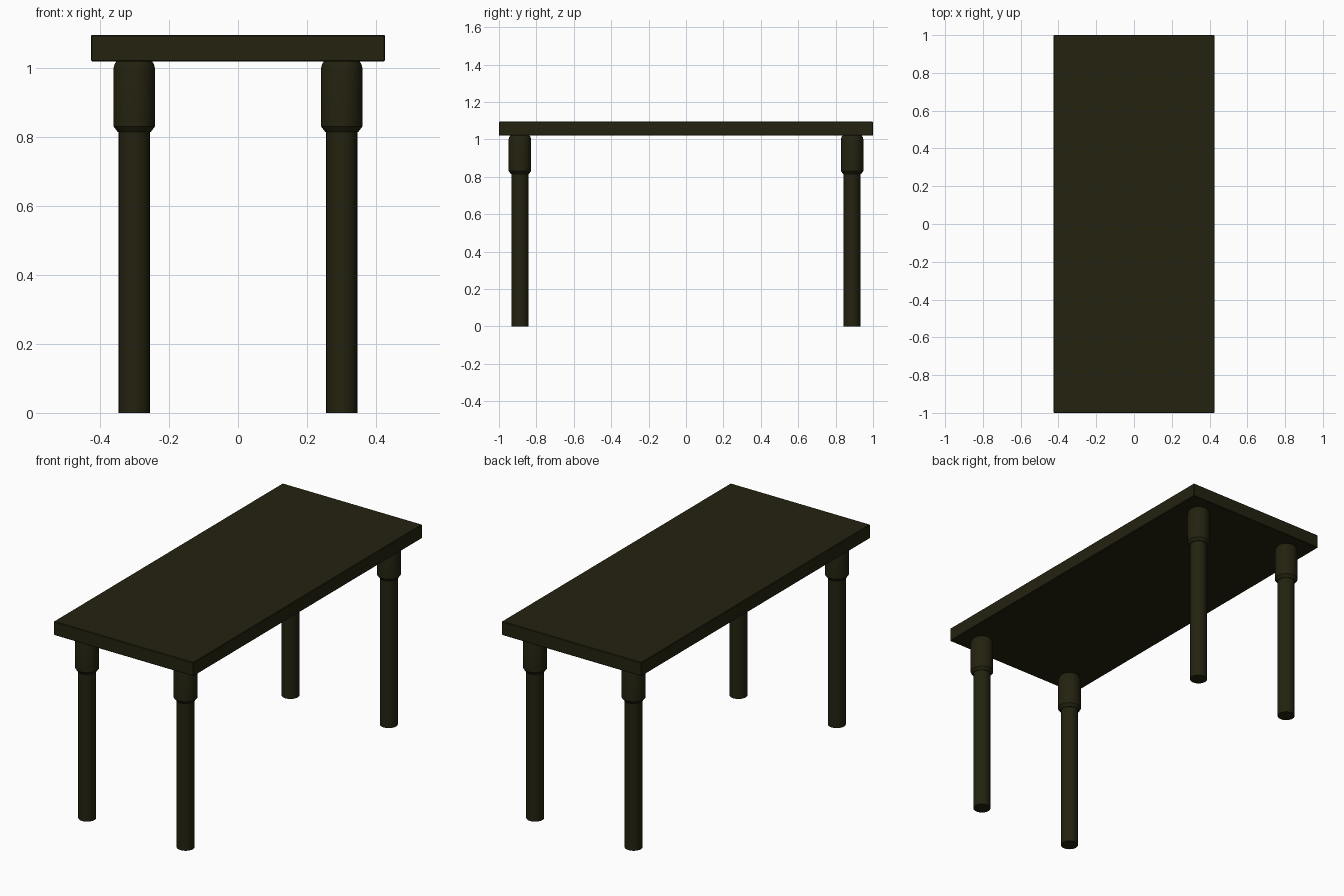
import bpy, bmesh, math

cube = bpy.data.objects.get("Cube")
if cube:
    bpy.data.objects.remove(cube, do_unlink=True)

# Single dark wood colour
wood = bpy.data.materials.new("dark_olive_wood")
wood.use_nodes = True
colour = (0.017, 0.016, 0.005, 1)
wood.diffuse_color = colour
wood.node_tree.nodes["Principled BSDF"].inputs["Base Color"].default_value = colour


def add_object(name, bm, location):
    mesh = bpy.data.meshes.new(name)
    bmesh.ops.recalc_face_normals(bm, faces=bm.faces)
    bm.to_mesh(mesh)
    bm.free()
    mesh.materials.append(wood)
    obj = bpy.data.objects.new(name, mesh)
    obj.location = location
    bpy.context.collection.objects.link(obj)
    bpy.ops.object.select_all(action="DESELECT")
    obj.select_set(True)
    bpy.context.view_layer.objects.active = obj
    bpy.ops.object.shade_smooth_by_angle(angle=math.radians(30))
    return obj


def lathe(name, profile, location, sides=32):
    """Closed turned solid from (radius, height) pairs."""
    bm = bmesh.new()
    rings = [[bm.verts.new((r * math.cos(math.tau * i / sides),
                            r * math.sin(math.tau * i / sides), z))
              for i in range(sides)] for r, z in profile]
    for low, high in zip(rings, rings[1:]):
        for i in range(sides):
            j = (i + 1) % sides
            bm.faces.new((low[i], low[j], high[j], high[i]))
    bm.faces.new(rings[0])
    bm.faces.new(rings[-1])
    return add_object(name, bm, location)


# Table top with slightly eased edges
bm = bmesh.new()
bmesh.ops.create_cube(bm, size=1)
bmesh.ops.scale(bm, vec=(0.854, 2.0, 0.076), verts=bm.verts)
bmesh.ops.bevel(bm, geom=bm.edges[:], offset=0.003, segments=1, affect="EDGES")
add_object("table_top", bm, (0, 0, 1.058))

# Legs with a thicker collar below the top
shaft = [(0.045, 0), (0.045, 0.83)]
collar = [(0.045, 0.815), (0.048, 0.815), (0.06, 0.831),
          (0.06, 1.0), (0.057, 1.012), (0.051, 1.021)]
for x, side in ((0.301, "left"), (-0.301, "right")):
    for y, end in ((-0.888, "front"), (0.888, "back")):
        lathe(f"{end}_{side}_leg", shaft, (x, y, 0))
        lathe(f"{end}_{side}_leg_collar", collar, (x, y, 0))
